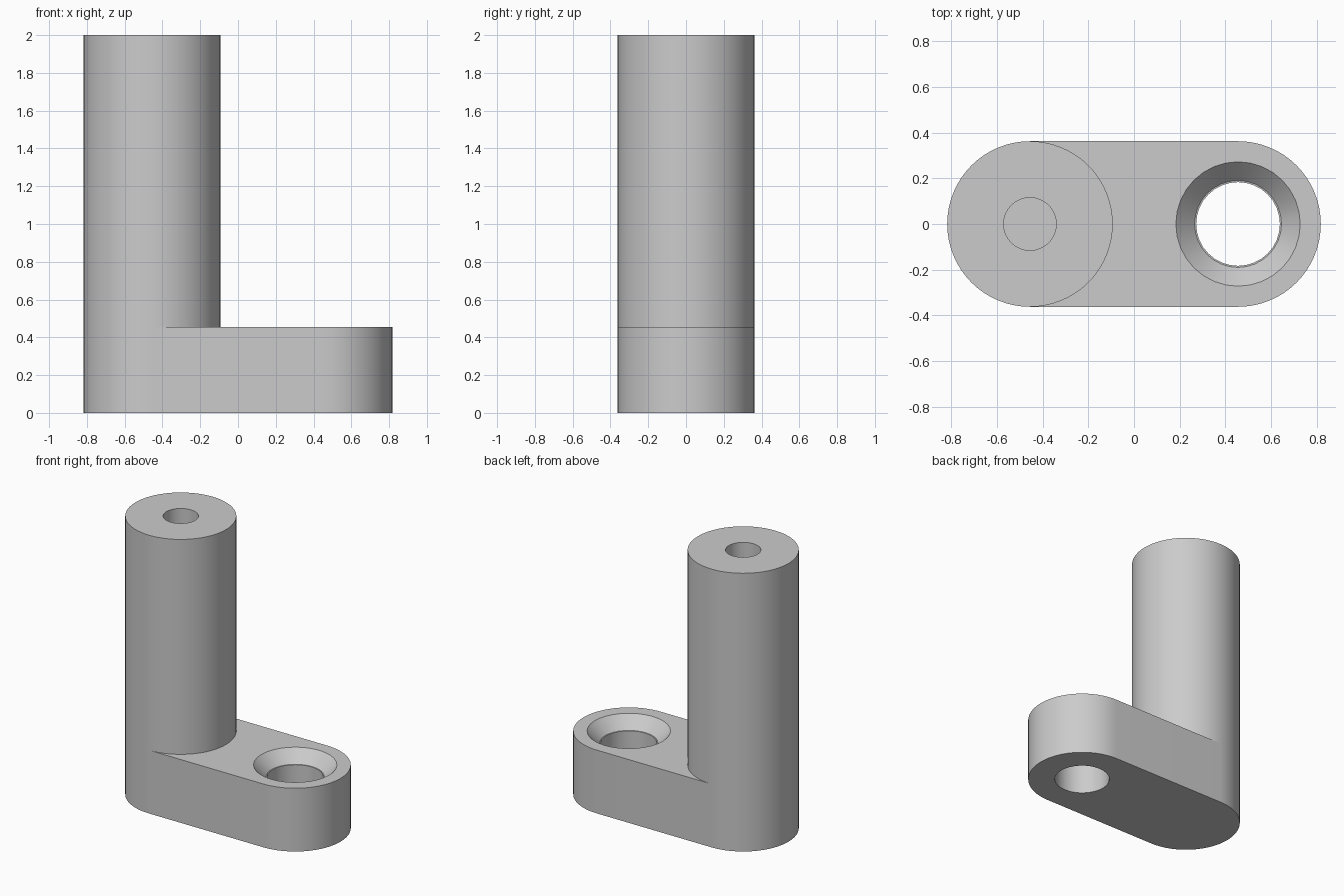
import bpy, bmesh
from math import cos, sin, pi, radians

RADIUS, CENTRE = 0.362, 0.455     # end radius and half the spacing of the two axes
HEIGHT, SLAB_TOP = 2.0, 0.455

cube = bpy.data.objects.get("Cube")
if cube:
    bpy.data.objects.remove(cube, do_unlink=True)

grey = bpy.data.materials.new("grey")
grey.use_nodes = True
colour = (0.6, 0.6, 0.6, 1)
grey.diffuse_color = colour
grey.node_tree.nodes["Principled BSDF"].inputs["Base Color"].default_value = colour


def finish(name, bm, x=0):
    bmesh.ops.recalc_face_normals(bm, faces=bm.faces)
    mesh = bpy.data.meshes.new(name)
    bm.to_mesh(mesh)
    bm.free()
    mesh.materials.append(grey)
    obj = bpy.data.objects.new(name, mesh)
    obj.location.x = x
    bpy.context.collection.objects.link(obj)
    return obj


def lathe(name, profile, sides, x):
    """Turn (radius, z) points about a vertical axis and cap both ends."""
    bm = bmesh.new()
    rings = [[bm.verts.new((r * cos(2 * pi * i / sides), r * sin(2 * pi * i / sides), z))
              for i in range(sides)] for r, z in profile]
    for low, high in zip(rings, rings[1:]):
        for i in range(sides):
            j = (i + 1) % sides
            bm.faces.new((low[i], low[j], high[j], high[i]))
    bm.faces.new(rings[0])
    bm.faces.new(rings[-1])
    return finish(name, bm, x)


def smooth(obj, angle):
    bpy.ops.object.select_all(action='DESELECT')
    obj.select_set(True)
    bpy.context.view_layer.objects.active = obj
    bpy.ops.object.shade_smooth_by_angle(angle=radians(angle))


# Post with a blind bore in its top
bore = 0.115
post = lathe("post", [(RADIUS, 0), (RADIUS, HEIGHT), (bore, HEIGHT), (bore, HEIGHT - 0.6)],
             64, -CENTRE)
smooth(post, 30)

# Foot: round outer end, inner end hollowed to meet the post
arc = [(RADIUS * cos(pi * i / 32), RADIUS * sin(pi * i / 32)) for i in range(-16, 17)]
outline = [(CENTRE + x, y) for x, y in arc] + [(x - CENTRE, y) for x, y in reversed(arc)]
bm = bmesh.new()
base = bm.faces.new([bm.verts.new((x, y, 0)) for x, y in outline])
top = bmesh.ops.extrude_face_region(bm, geom=[base])["geom"]
bmesh.ops.translate(bm, vec=(0, 0, SLAB_TOP),
                    verts=[v for v in top if isinstance(v, bmesh.types.BMVert)])
foot = finish("foot", bm)

# Countersunk through hole with a narrow ledge
cutter = lathe("hole_cutter", [(0.183, -0.1), (0.183, SLAB_TOP - 0.085), (0.19, SLAB_TOP - 0.085),
                               (0.272, SLAB_TOP), (0.272, SLAB_TOP + 0.1)], 32, CENTRE)
cutter.hide_render = True
cut = foot.modifiers.new("countersunk_hole", 'BOOLEAN')
cut.operation = 'DIFFERENCE'
cut.solver = 'EXACT'
cut.object = cutter
bpy.context.view_layer.objects.active = foot
bpy.ops.object.modifier_apply(modifier=cut.name)
bpy.data.objects.remove(cutter, do_unlink=True)
smooth(foot, 30)
